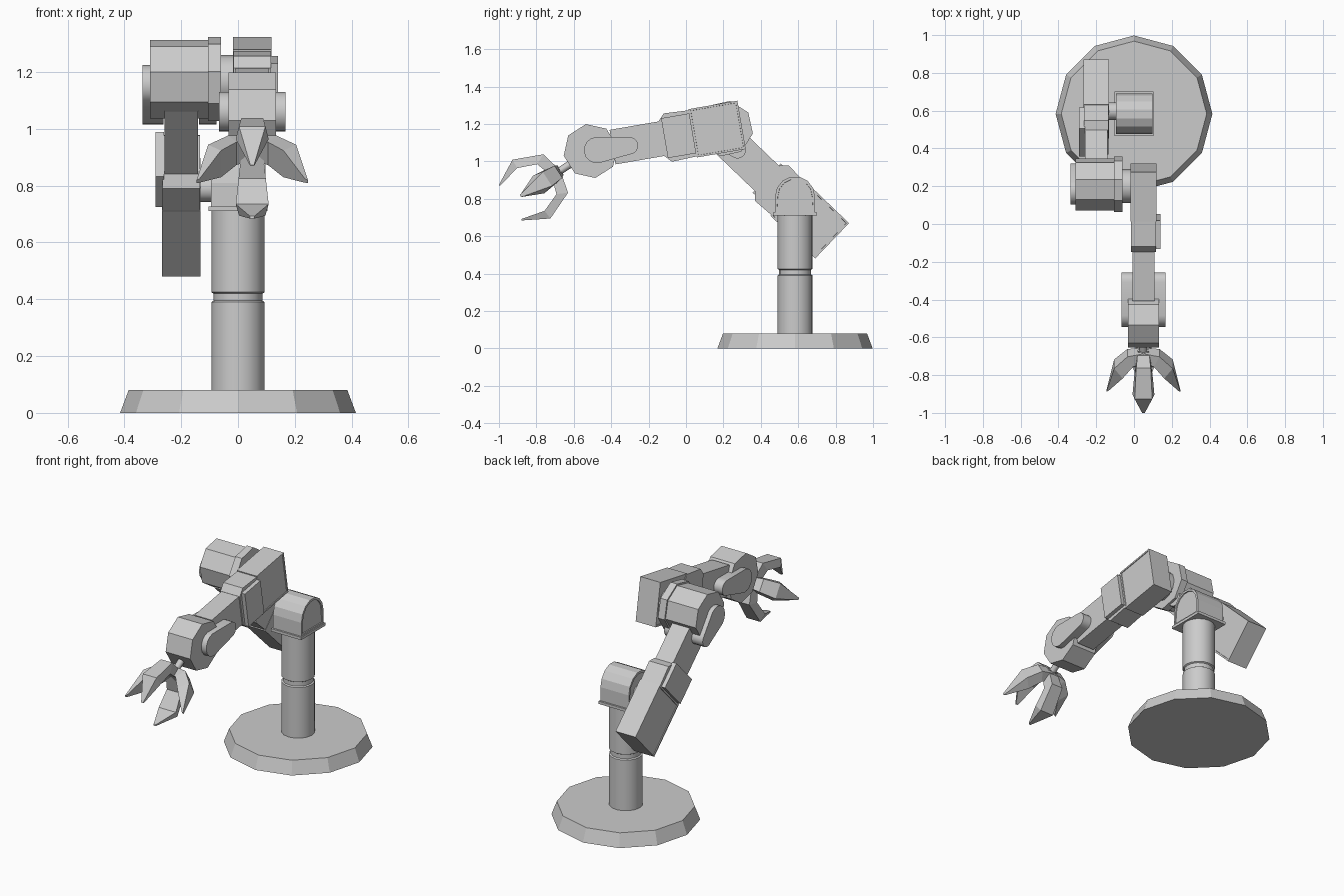
import bpy, bmesh
from math import sin, cos, pi, radians, atan2
from mathutils import Vector

if "Cube" in bpy.data.objects:
    bpy.data.objects.remove(bpy.data.objects["Cube"])


def finish(bm, name, smooth=None):
    bmesh.ops.recalc_face_normals(bm, faces=bm.faces)
    me = bpy.data.meshes.new(name)
    bm.to_mesh(me)
    bm.free()
    ob = bpy.data.objects.new(name, me)
    bpy.context.collection.objects.link(ob)
    if smooth:
        bpy.ops.object.select_all(action='DESELECT')
        ob.select_set(True)
        bpy.context.view_layer.objects.active = ob
        bpy.ops.object.shade_smooth_by_angle(angle=radians(smooth))
    return ob


def loft(name, rings, smooth=None, recess=0):
    """Skin equal-length rings of points and cap both ends."""
    bm = bmesh.new()
    loops = [[bm.verts.new(p) for p in r] for r in rings]
    n = len(loops[0])
    for a, b in zip(loops, loops[1:]):
        for i in range(n):
            bm.faces.new((a[i], a[(i + 1) % n], b[(i + 1) % n], b[i]))
    caps = [bm.faces.new(loops[0]), bm.faces.new(loops[-1])]
    bmesh.ops.recalc_face_normals(bm, faces=bm.faces)
    if recess:
        for c in caps:
            bmesh.ops.inset_region(bm, faces=[c], thickness=0.014)
            bmesh.ops.inset_region(bm, faces=[c], thickness=0.001, depth=-recess)
    return finish(bm, name, smooth)


def prism(name, prof, x0, x1, smooth=None, recess=0):
    """Extrude a (y, z) profile along x."""
    return loft(name, [[(x, y, z) for y, z in prof] for x in (x0, x1)], smooth, recess)


def ngon(c, r, n, phase=0):
    return [(c[0] + r * cos(2 * pi * i / n + phase), c[1] + r * sin(2 * pi * i / n + phase))
            for i in range(n)]


def turned(name, stations, cy, n, smooth=None):
    """Round upright part from (radius, z) stations."""
    return loft(name, [[(x, y, z) for x, y in ngon((0, cy), r, n)] for r, z in stations], smooth)


def capsule(c1, r1, c2, r2, n=8):
    """Outline of a tapered link plate, c1 to c2."""
    a = atan2(c2[1] - c1[1], c2[0] - c1[0])
    arc = lambda c, r, s: [(c[0] + r * cos(s + pi * i / n), c[1] + r * sin(s + pi * i / n))
                           for i in range(n + 1)]
    return arc(c1, r1, a + pi / 2) + arc(c2, r2, a - pi / 2)


def link(name, o, d, cx, block, length, plate, side):
    """Arm segment: heavy rear block, slim arm and a side cover plate."""
    o, d = Vector(o), Vector(d).normalized()
    nrm = Vector((-d.y, d.x))
    pt = lambda t, n: tuple(o + d * t + nrm * n)
    t0, t1 = plate
    w = 0.131
    rect = lambda a, b, h: [pt(a, -h), pt(b, -h), pt(b, h), pt(a, h)]
    prism(name + "_rear_block", rect(0, t0, w), cx - 0.068, cx + 0.068, recess=0.004)
    prism(name + "_collar", [pt(t0, -w + .006), pt(block, -w), pt(block + .035, -.094),
                             pt(block + .035, .094), pt(block, w), pt(t0, w - .006)],
          cx - 0.066, cx + 0.066)
    prism(name + "_slim_arm", rect(block, length, 0.0935), cx - 0.059, cx + 0.059)
    xs = sorted((cx + side * 0.06, cx + side * 0.09))
    prism(name + "_cover_plate", rect(t0, t1, 0.108), *xs)


CY = 0.583
# Base and column
turned("base", [(0.415, 0), (0.385, 0.08)], CY, 12)
turned("column", [(0.094, 0.08), (0.094, 0.39), (0.086, 0.395), (0.086, 0.42),
                  (0.094, 0.425), (0.094, 0.71)], CY, 16, 40)

# Shoulder housing: flange plate and arched motor cover
prism("shoulder_flange", [(CY - .118, .71), (CY + .118, .71), (CY + .118, .727), (CY - .118, .727)],
      -0.103, 0.103)
arch = [(CY + .107 * cos(pi * i / 7), .81 + .11 * sin(pi * i / 7)) for i in range(8)]
prism("shoulder_housing", [(CY + .107, .727)] + arch + [(CY - .107, .727)], -0.095, 0.097, recess=0.006)
prism("shoulder_shaft", ngon((0.597, 0.79), 0.047, 12), -0.15, -0.09, 40)

# Arm links
link("upper_arm", (0.781, 0.575), (-0.72, 0.69), -0.2, 0.447, 0.80, (0.33, 0.485), -1)
link("forearm", (0.297, 1.195), (-0.985, -0.17), 0.05, 0.40, 0.70, (0.265, 0.418), 1)

# Elbow motor
E = (0.21, 1.175)
prism("elbow_motor", ngon(E, 0.14, 8, radians(-10)), -0.31, -0.10)
prism("elbow_flange", ngon(E, 0.15, 8, radians(-10)), -0.105, -0.06)
prism("elbow_shaft", ngon((0.2, 1.17), 0.09, 12), -0.07, 0.0, 40)
elbow_plate = capsule((0.175, 1.153), 0.072, (0.275, 1.06), 0.045)
prism("elbow_plate_outer", elbow_plate, -0.337, -0.262, 40)
prism("elbow_plate_inner", elbow_plate, -0.138, -0.075, 40)

# Wrist hub with a plate on each side
H = (-0.51, 1.055)
prism("wrist_hub", ngon(H, 0.146, 8, radians(10)), 0.05 - 0.083, 0.05 + 0.083)
for side in (-1, 1):
    xs = sorted((0.05 + side * 0.055, 0.05 + side * 0.117))
    prism("wrist_plate", capsule((-0.476, 1.06), 0.07, (-0.302, 1.084), 0.046), *xs, 40)

# Gripper: rod and four claws around the wrist axis
hub = Vector((0.05, *H))
axis = Vector((0, -0.84, -0.54)).normalized()
up = Vector((0, -0.54, 0.84)).normalized()
right = Vector((1, 0, 0))
loft("gripper_rod", [[hub + axis * s + right * u + up * v for u, v in ngon((0, 0), 0.02, 8)]
                     for s in (0.1, 0.24)], 50)

# Stations: outer (s, r), inner (s, r), half width
curled = [((.190, -.01), (.245, -.01), .036), ((.222, .122), (.278, .095), .048),
          ((.376, .187), (.380, .136), .058), ((.512, .112), (.505, .106), .008)]
spread = [((.190, -.01), (.245, -.01), .036), ((.205, .085), (.262, .055), .048),
          ((.275, .155), (.330, .110), .056), ((.445, .196), (.440, .186), .008)]
for name, prof, r, w in (("claw_top", curled, up, right), ("claw_bottom", curled, -up, right),
                         ("claw_right", spread, right, up), ("claw_left", spread, -right, up)):
    rings = []
    for (so, ro), (si, ri), h in prof:
        o = hub + axis * so + r * ro
        i = hub + axis * si + r * ri
        rings.append([o - w * h * 0.8, o + w * h * 0.8, i + w * h, i - w * h])
    loft(name, rings)
